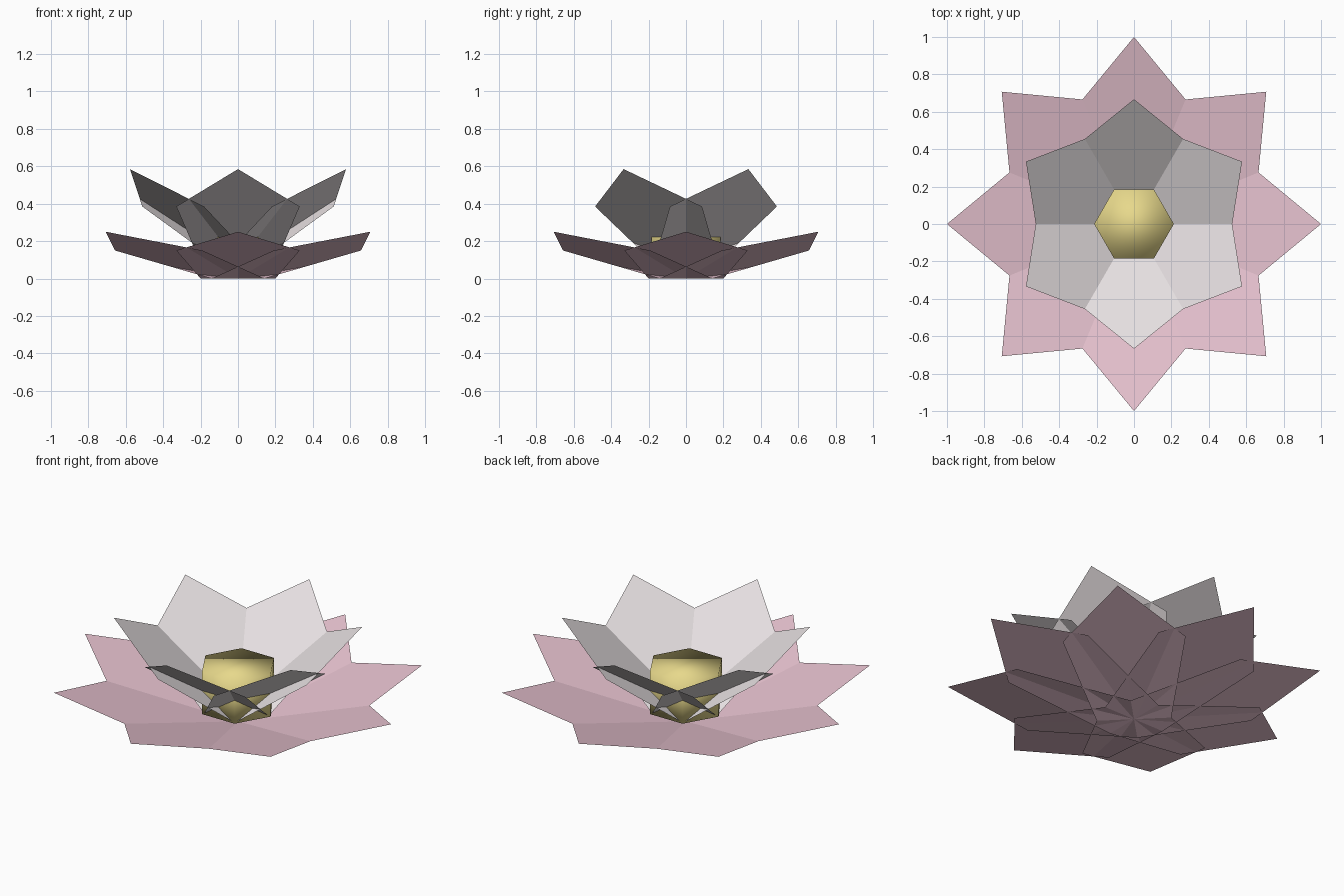
import bpy
from math import radians, sin, cos

if "Cube" in bpy.data.objects:
    bpy.data.objects.remove(bpy.data.objects["Cube"], do_unlink=True)


def make_material(name, rgb):
    mat = bpy.data.materials.new(name)
    mat.use_nodes = True
    color = (*rgb, 1.0)
    mat.diffuse_color = color
    mat.node_tree.nodes["Principled BSDF"].inputs["Base Color"].default_value = color
    return mat


pink = make_material("soft_pink", (0.84, 0.57, 0.66))
white = make_material("pale_white", (0.82, 0.77, 0.78))
yellow = make_material("pollen_yellow", (0.80, 0.69, 0.26))

# Petal outline: fraction of the length, half width
OUTLINE = [(0, -0.2), (0.6, -0.33), (1, 0), (0.6, 0.33), (0, 0.2)]


def petal_ring(name, count, reach, base_z, tip_z, mat):
    """A ring of flat, tilted petals, one of them pointing to the back."""
    for i in range(count):
        a = radians(90 + i * 360 / count)
        verts = [(t * reach * cos(a) - w * sin(a),
                  t * reach * sin(a) + w * cos(a),
                  base_z + t * (tip_z - base_z)) for t, w in OUTLINE]
        mesh = bpy.data.meshes.new(f"{name}_{i + 1}")
        mesh.from_pydata(verts, [], [range(len(verts))])
        mesh.materials.append(mat)
        obj = bpy.data.objects.new(f"{name}_{i + 1}", mesh)
        bpy.context.collection.objects.link(obj)


petal_ring("outer_petal", 8, 1.0, 0.0, 0.25, pink)
petal_ring("inner_petal", 6, 0.667, 0.085, 0.585, white)

# Six-sided flower centre, with corners on the x axis
bottom, top = 0.085, 0.333
bpy.ops.mesh.primitive_cylinder_add(vertices=6, radius=0.213, depth=top - bottom,
                                    location=(0, 0, (top + bottom) / 2),
                                    rotation=(0, 0, radians(30)))
centre = bpy.context.object
centre.name = "flower_centre"
centre.data.materials.append(yellow)
bpy.ops.object.shade_smooth()
